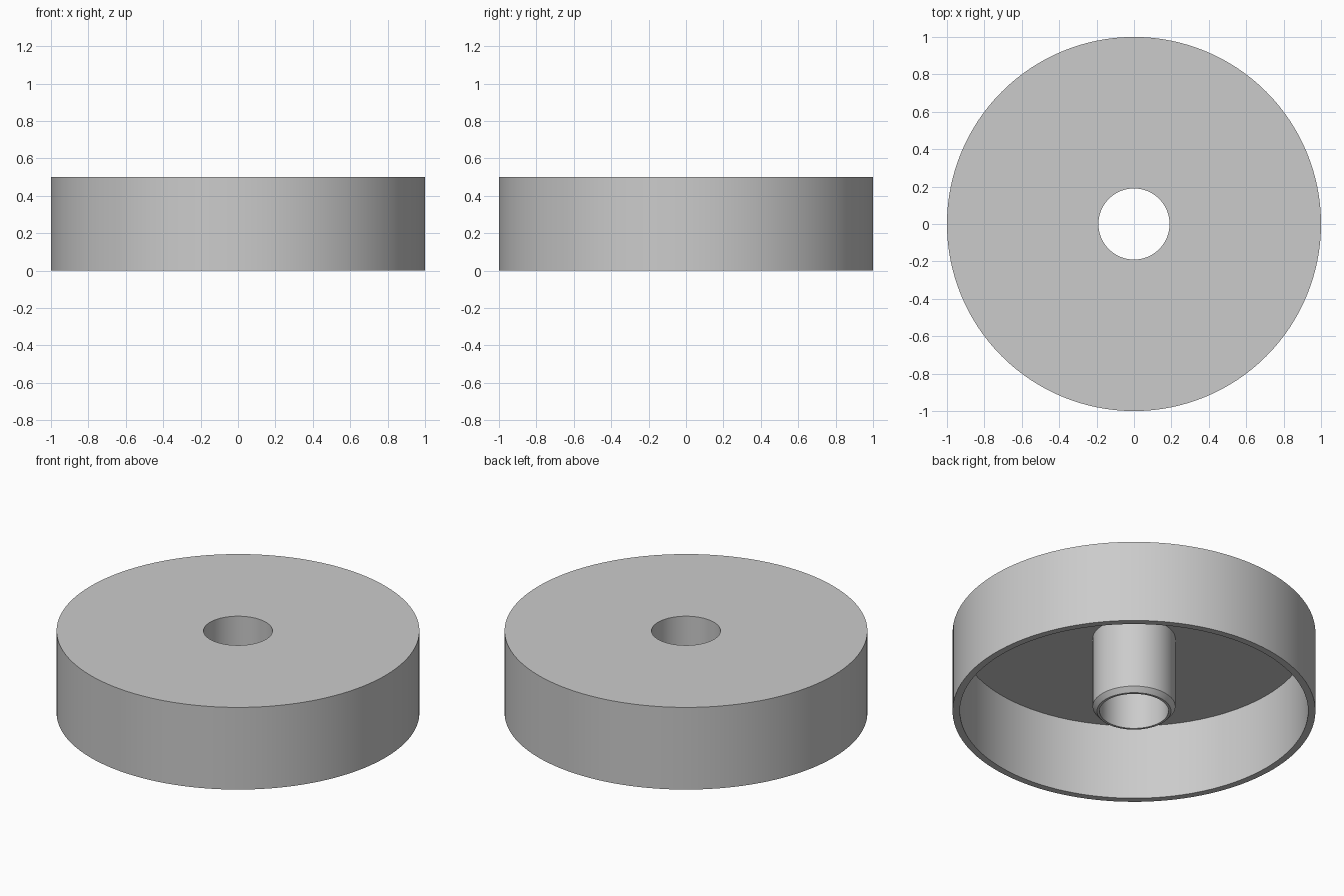
import bpy, bmesh, math

if "Cube" in bpy.data.objects:
    bpy.data.objects.remove(bpy.data.objects["Cube"])

SEGMENTS = 128

grey = bpy.data.materials.new("light grey")
grey.diffuse_color = (0.6, 0.6, 0.6, 1)
grey.use_nodes = True
grey.node_tree.nodes["Principled BSDF"].inputs["Base Color"].default_value = grey.diffuse_color

# Closed cross-section (radius, height): outer shell, hollow underside, chamfered hub, bore
PROFILE = [
    (1.0, 0.0), (1.0, 0.5), (0.19, 0.5), (0.19, 0.0),
    (0.204, 0.0), (0.228, 0.028), (0.228, 0.46),
    (0.96, 0.46), (0.96, 0.0),
]


def lathe(name, profile, material):
    """Revolve a closed cross-section about the z axis."""
    bm = bmesh.new()
    rings = []
    for r, z in profile:
        rings.append([bm.verts.new((r * math.cos(a), r * math.sin(a), z))
                      for a in (math.tau * i / SEGMENTS for i in range(SEGMENTS))])
    for k, ring in enumerate(rings):
        following = rings[(k + 1) % len(rings)]
        for i in range(SEGMENTS):
            j = (i + 1) % SEGMENTS
            bm.faces.new((ring[i], ring[j], following[j], following[i]))
    bmesh.ops.recalc_face_normals(bm, faces=bm.faces)
    mesh = bpy.data.meshes.new(name)
    bm.to_mesh(mesh)
    bm.free()
    mesh.materials.append(material)
    obj = bpy.data.objects.new(name, mesh)
    bpy.context.collection.objects.link(obj)
    return obj


# Round cap with a hollow underside and a bored central hub
cap = lathe("round_cap_with_hub", PROFILE, grey)
bpy.context.view_layer.objects.active = cap
cap.select_set(True)
bpy.ops.object.shade_smooth_by_angle(angle=math.radians(30))
